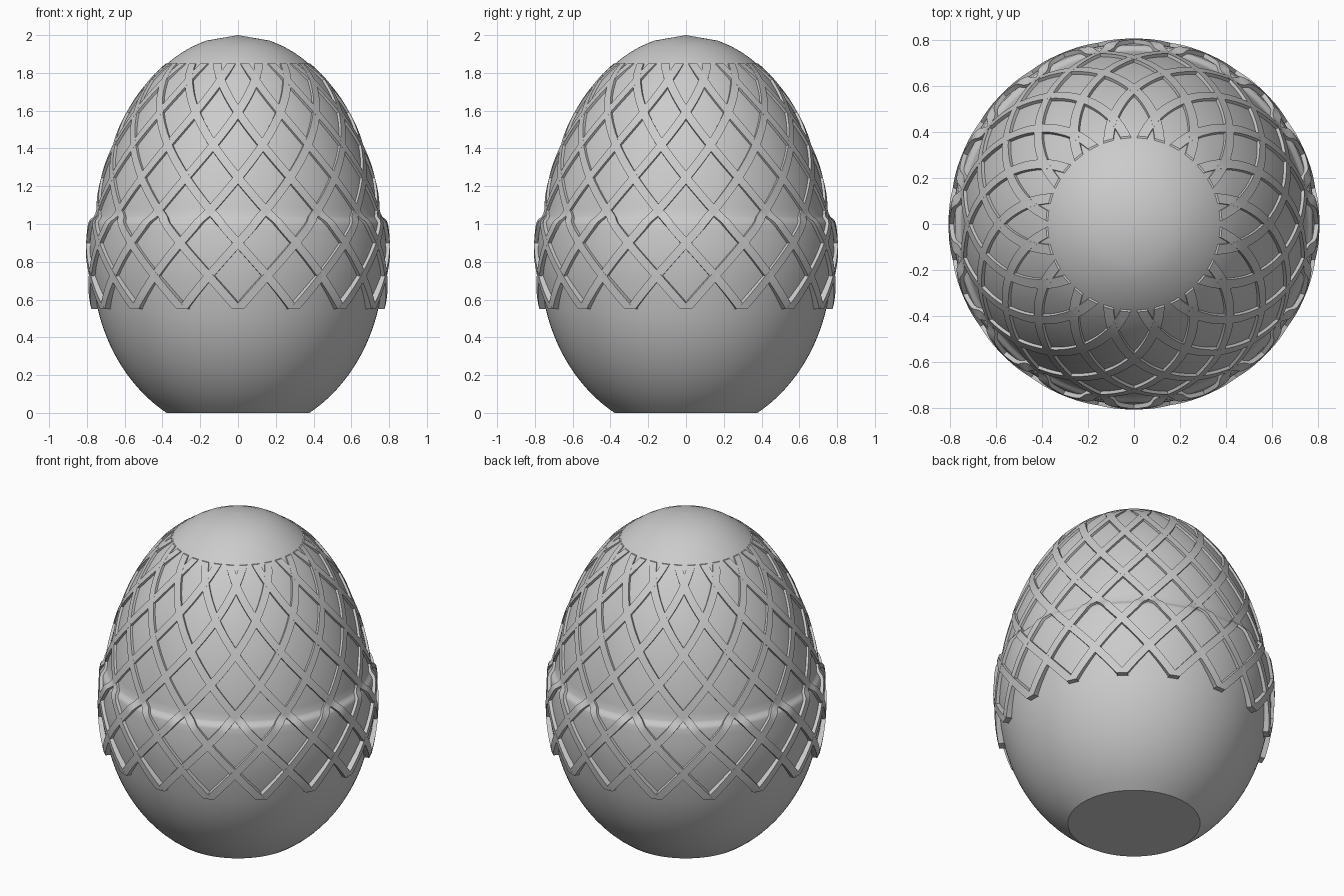
import bpy, bmesh, math
from mathutils import Vector

cube = bpy.data.objects.get("Cube")
if cube:
    bpy.data.objects.remove(cube)

SEAM, LOW, HIGH = 1.04, 0.55, 1.85     # lid seam, lattice bottom, lattice top
STRANDS, RISE = 16, 0.172              # strands each way, height between crossings

grey = bpy.data.materials.new("plain grey")
grey.use_nodes = True
grey.diffuse_color = (0.6, 0.6, 0.6, 1)
grey.node_tree.nodes["Principled BSDF"].inputs["Base Color"].default_value = (0.6, 0.6, 0.6, 1)


def smoothstep(a, b, z):
    t = min(max((z - a) / (b - a), 0), 1)
    return t * t * (3 - 2 * t)


def radius(z):
    """Egg outline: the lower cup swells slightly, the lid sits inside its rim."""
    half = 0.918 if z < 0.8 else 1.2
    r = 0.772 * math.sqrt(max(0, 1 - ((z - 0.8) / half) ** 2))
    swell = 0.016 * smoothstep(0.55, 0.9, z) * (1 - smoothstep(SEAM - 0.04, SEAM, z))
    lid = 0.006 * smoothstep(SEAM - 0.03, SEAM, z) * (1 - smoothstep(1.7, HIGH, z))
    return r + swell - lid


def finish(bm, name, angle):
    bmesh.ops.recalc_face_normals(bm, faces=bm.faces)
    mesh = bpy.data.meshes.new(name)
    bm.to_mesh(mesh)
    bm.free()
    mesh.materials.append(grey)
    ob = bpy.data.objects.new(name, mesh)
    bpy.context.collection.objects.link(ob)
    bpy.ops.object.select_all(action='DESELECT')
    ob.select_set(True)
    bpy.context.view_layer.objects.active = ob
    bpy.ops.object.shade_smooth_by_angle(angle=math.radians(angle))
    return ob


def lathe(name, heights, sides=128):
    """Revolve the outline, closing both ends."""
    bm = bmesh.new()
    rings = []
    for z in heights:
        r = radius(z)
        rings.append([bm.verts.new((r * math.cos(a), r * math.sin(a), z))
                      for a in (math.tau * i / sides for i in range(sides))])
    for lower, upper in zip(rings, rings[1:]):
        for i in range(sides):
            j = (i + 1) % sides
            bm.faces.new((lower[i], lower[j], upper[j], upper[i]))
    bm.faces.new(rings[0])
    tip = bm.verts.new((0, 0, 2))
    for i in range(sides):
        bm.faces.new((rings[-1][i], rings[-1][(i + 1) % sides], tip))
    return finish(bm, name, 35)


# Egg body with its seam step and shallow pointed tip
heights = [0.04 * i for i in range(25)]
heights += [1.0, 1.01, 1.02, 1.03, SEAM]
heights += [SEAM + 0.045 * i for i in range(1, 19)] + [1.88, 1.91, 1.94, 1.97]
lathe("egg_body", heights)


def strand_point(z, start, way, lift=0.0):
    a = start + way * (z - LOW - 0.005) / RISE * math.pi / STRANDS
    r = radius(z) + lift
    return Vector((r * math.cos(a), r * math.sin(a), z))


def add_strand(bm, start, way, width=0.044):
    """A flat strip that winds up the shell, with a rectangular section."""
    steps = 80
    z0, z1 = LOW - 0.06, HIGH + 0.05
    rows = []
    for i in range(steps + 1):
        z = z0 + (z1 - z0) * i / steps
        lift = 0.014 + 0.005 * (1 - smoothstep(SEAM - 0.04, SEAM, z))
        lift += 0.014 * (1 - smoothstep(LOW, 0.8, z))
        lift *= 1 - 0.6 * smoothstep(1.75, HIGH, z)
        p = strand_point(z, start, way)
        along = (strand_point(z + 0.03, start, way) - strand_point(z - 0.03, start, way)).normalized()
        slope = (radius(z + 0.03) - radius(z - 0.03)) / 0.06
        out = Vector((p.x, p.y, 0)).normalized() - Vector((0, 0, slope))
        out.normalize()
        side = out.cross(along).normalized() * width / 2
        # Each edge follows the shell itself, so the strip keeps an even height
        row = []
        for s, h in ((-1, -0.02), (1, -0.02), (1, lift), (-1, lift)):
            q = p + side * s
            flat = Vector((q.x, q.y, 0)).normalized() * radius(q.z)
            row.append(bm.verts.new(flat + Vector((0, 0, q.z)) + out * h))
        rows.append(row)
    for a, b in zip(rows, rows[1:]):
        for i in range(4):
            j = (i + 1) % 4
            bm.faces.new((a[i], a[j], b[j], b[i]))
    bm.faces.new(rows[0])
    bm.faces.new(rows[-1])


# Crossing lattice, one object per winding direction, trimmed level at both ends
for name, way in (("lattice_left_winding", 1), ("lattice_right_winding", -1)):
    bm = bmesh.new()
    for k in range(STRANDS):
        add_strand(bm, math.tau * k / STRANDS, way)
    for z, direction in ((LOW, -1), (HIGH, 1)):
        cut = bmesh.ops.bisect_plane(bm, geom=bm.verts[:] + bm.edges[:] + bm.faces[:],
                                     plane_co=(0, 0, z), plane_no=(0, 0, direction),
                                     clear_outer=True)
        rim = [e for e in cut["geom_cut"] if isinstance(e, bmesh.types.BMEdge)]
        bmesh.ops.holes_fill(bm, edges=rim)
    finish(bm, name, 30)
